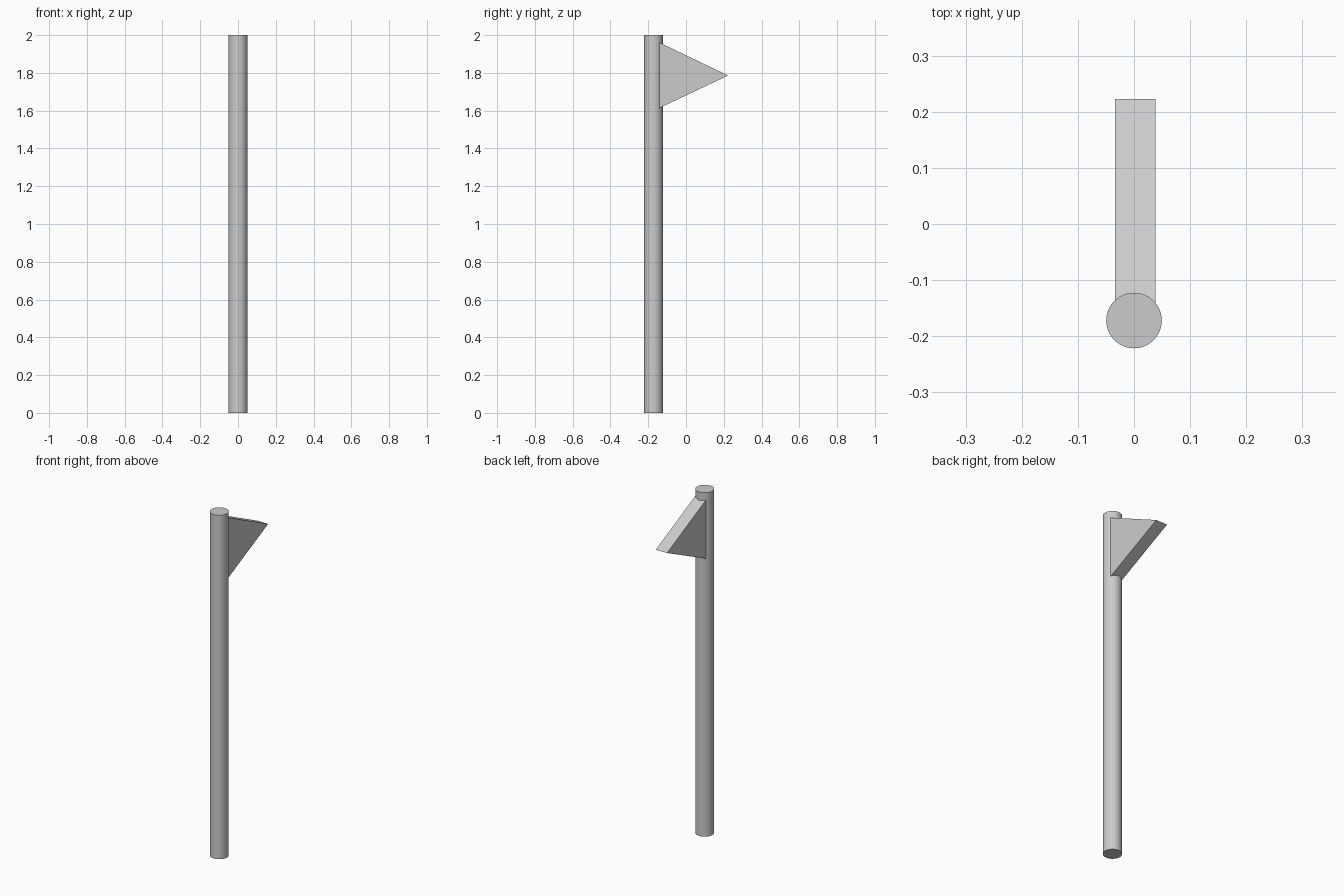
import bpy, bmesh

if "Cube" in bpy.data.objects:
    bpy.data.objects.remove(bpy.data.objects["Cube"])

# Round pole
bpy.ops.mesh.primitive_cylinder_add(vertices=48, radius=0.0495, depth=2.0,
                                    location=(0, -0.172, 1.0))
pole = bpy.context.object
pole.name = "pole"
bpy.ops.object.shade_smooth_by_angle()

# Triangular pennant: side profile extruded across x
profile = [(-0.145, 1.612), (0.223, 1.786), (-0.145, 1.963)]
x_left, x_right = -0.034, 0.038
bm = bmesh.new()
face = bm.faces.new([bm.verts.new((x_left, y, z)) for y, z in profile])
result = bmesh.ops.extrude_face_region(bm, geom=[face])
moved = [g for g in result["geom"] if isinstance(g, bmesh.types.BMVert)]
bmesh.ops.translate(bm, verts=moved, vec=(x_right - x_left, 0, 0))
bmesh.ops.recalc_face_normals(bm, faces=bm.faces)
mesh = bpy.data.meshes.new("pennant")
bm.to_mesh(mesh)
bm.free()
pennant = bpy.data.objects.new("pennant", mesh)
bpy.context.collection.objects.link(pennant)
